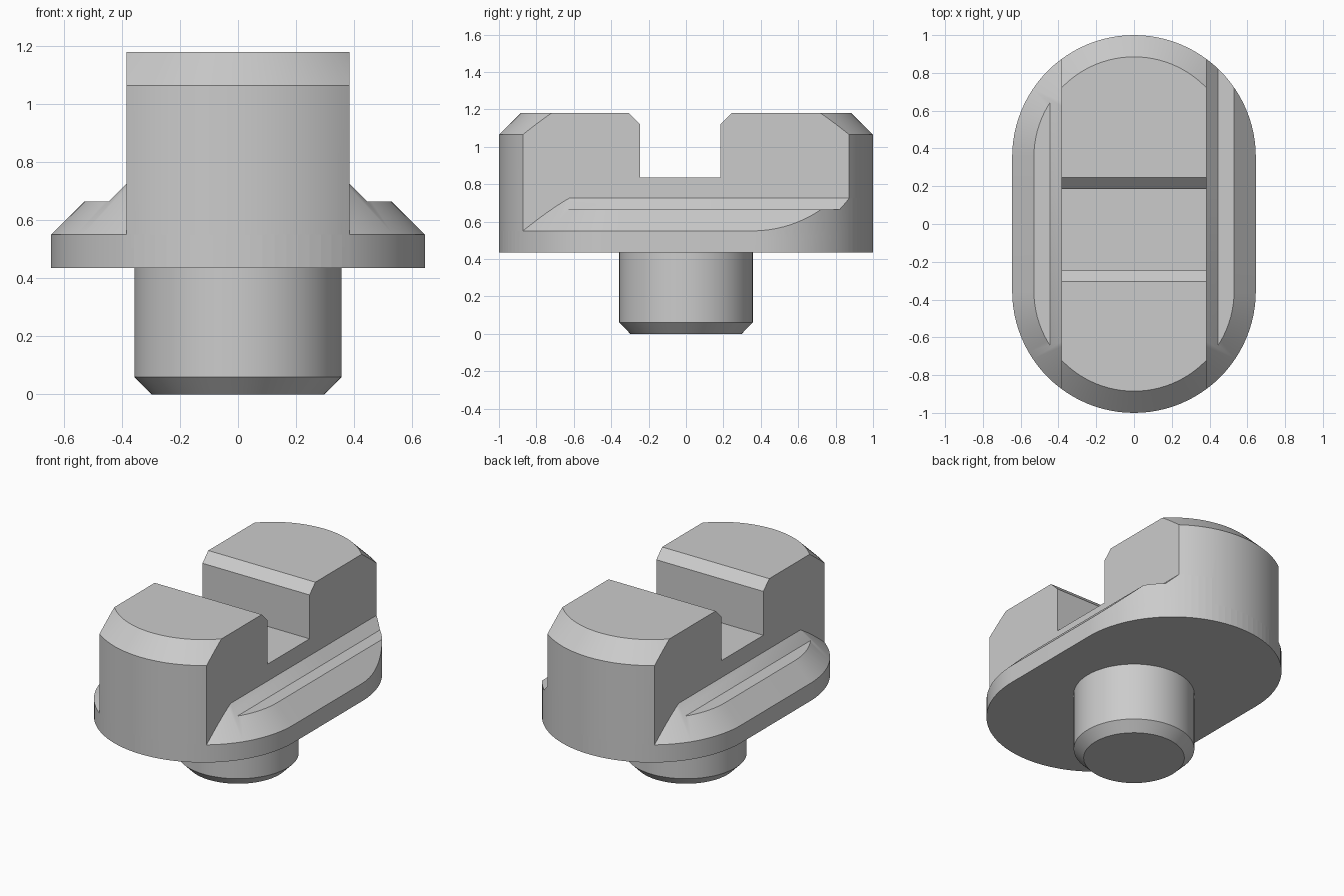
import bpy, bmesh, math

cube = bpy.data.objects.get("Cube")
if cube:
    bpy.data.objects.remove(cube, do_unlink=True)

RADIUS, CENTRE, CHAMFER = 0.645, 0.355, 0.115
BASE, RIM, LEDGE, TOP = 0.435, 0.55, 0.665, 1.18
HALF_BLOCK = 0.385

grey = bpy.data.materials.new("plain grey")
grey.use_nodes = True
grey.diffuse_color = (0.6, 0.6, 0.6, 1)
grey.node_tree.nodes["Principled BSDF"].inputs["Base Color"].default_value = (0.6, 0.6, 0.6, 1)


def loft(name, rings):
    """Closed solid through rings of equal point count."""
    bm = bmesh.new()
    loops = [[bm.verts.new(p) for p in ring] for ring in rings]
    count = len(loops[0])
    for low, high in zip(loops, loops[1:]):
        for i in range(count):
            j = (i + 1) % count
            bm.faces.new((low[i], low[j], high[j], high[i]))
    bm.faces.new(loops[0][::-1])
    bm.faces.new(loops[-1])
    bmesh.ops.recalc_face_normals(bm, faces=bm.faces)
    mesh = bpy.data.meshes.new(name)
    bm.to_mesh(mesh)
    bm.free()
    mesh.materials.append(grey)
    obj = bpy.data.objects.new(name, mesh)
    bpy.context.collection.objects.link(obj)
    return obj


def stadium(radius, z, centre=CENTRE, steps=48):
    """Long rounded outline; a zero centre gives a circle."""
    ring = []
    for side in (1, -1):
        for i in range(steps + (1 if centre else 0)):
            a = math.pi * i / steps
            ring.append((side * radius * math.cos(a),
                         side * (centre + radius * math.sin(a)), z))
    return ring


def combine(target, tool, operation):
    """Apply a boolean and discard the tool."""
    mod = target.modifiers.new("combine", 'BOOLEAN')
    mod.operation, mod.object, mod.solver = operation, tool, 'EXACT'
    bpy.context.view_layer.objects.active = target
    bpy.ops.object.modifier_apply(modifier=mod.name)
    bpy.data.objects.remove(tool, do_unlink=True)


def along_y(name, profile, start, end):
    return loft(name, [[(x, y, z) for x, z in profile] for y in (start, end)])


def along_x(name, profile, half):
    return loft(name, [[(x, y, z) for y, z in profile] for x in (-half, half)])


# Flange with bevelled rim, ledges and sloped roots beside the block
flange = loft("head", [stadium(RADIUS, BASE), stadium(RADIUS, RIM),
                       stadium(RADIUS - 0.2, RIM + 0.2)])
root_z = LEDGE + 0.06
right_half = [(HALF_BLOCK, root_z), (0.445, LEDGE), (0.8, LEDGE), (0.8, 0.3)]
profile = right_half + [(-x, z) for x, z in reversed(right_half)]
combine(flange, along_y("ledge_profile", profile, -1.2, 1.2), 'INTERSECT')

# Back left corner, where the ledge runs straight out to the rim
corner = loft("ledge_corner", [stadium(RADIUS, BASE), stadium(RADIUS, TOP)])
run_out = [(0.2, 0.3), (0.2, root_z), (HALF_BLOCK, root_z), (0.445, LEDGE),
           (RADIUS - CHAMFER, LEDGE), (RADIUS + 0.1, RIM - 0.1), (RADIUS + 0.1, 0.3)]
combine(corner, along_y("corner_profile", run_out, 0.3, 1.2), 'INTERSECT')

# Upright block with bevelled round ends
block = loft("block", [stadium(RADIUS, BASE), stadium(RADIUS, TOP - CHAMFER),
                       stadium(RADIUS - CHAMFER, TOP)])
sides = [(-1.2, 0.2), (1.2, 0.2), (1.2, 1.4), (-1.2, 1.4)]
combine(block, along_x("block_sides", sides, HALF_BLOCK), 'INTERSECT')

# Cross slot with bevelled lips
slot = [(-0.245, 0.835), (0.185, 0.835), (0.185, 1.12), (0.245, TOP),
        (0.245, 1.4), (-0.305, 1.4), (-0.305, TOP), (-0.245, 1.12)]
combine(block, along_x("slot", slot, 0.6), 'DIFFERENCE')

combine(flange, corner, 'UNION')
combine(flange, block, 'UNION')

# Round stem with bevelled foot
stem = loft("stem", [stadium(r, z, 0) for r, z in
                     ((0.298, 0), (0.357, 0.06), (0.357, BASE + 0.02))])

for obj in (flange, stem):
    bpy.ops.object.select_all(action='DESELECT')
    obj.select_set(True)
    bpy.context.view_layer.objects.active = obj
    bpy.ops.object.shade_smooth_by_angle(angle=math.radians(25))
